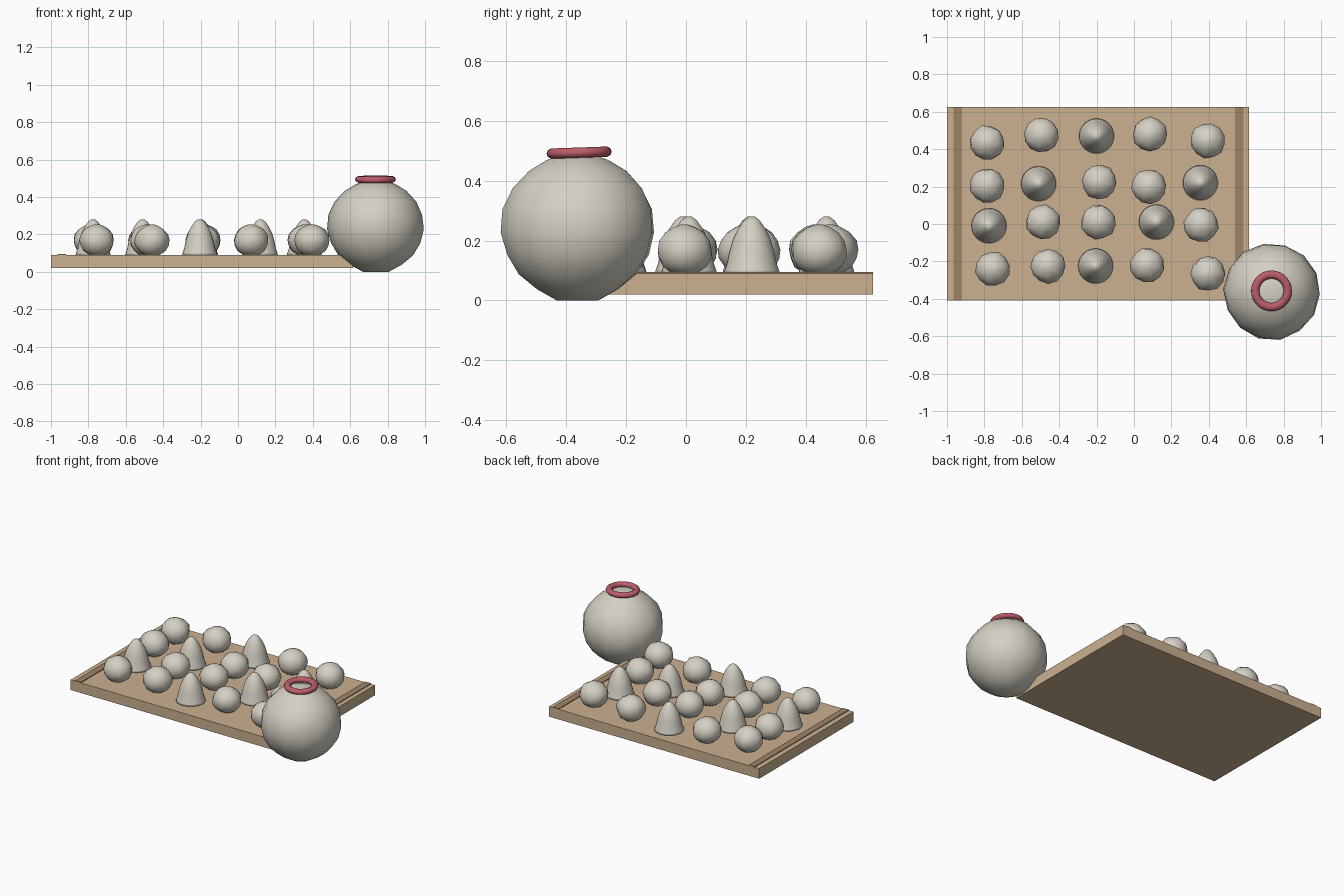
import bpy, bmesh, math, random
from mathutils import Vector

if "Cube" in bpy.data.objects:
    bpy.data.objects.remove(bpy.data.objects["Cube"])

random.seed(4)


def material(name, rgb):
    m = bpy.data.materials.new(name)
    m.diffuse_color = (*rgb, 1)
    m.use_nodes = True
    m.node_tree.nodes["Principled BSDF"].inputs["Base Color"].default_value = m.diffuse_color
    return m


DOUGH = material("cream dough", (0.66, 0.63, 0.55))
WOOD = material("light wood", (0.60, 0.44, 0.28))
STRIP = material("brown wood", (0.35, 0.23, 0.14))
RED = material("dusty red", (0.50, 0.11, 0.14))


def finish(name, bm, mat, loc=(0, 0, 0), smooth=True):
    bmesh.ops.recalc_face_normals(bm, faces=bm.faces[:])
    me = bpy.data.meshes.new(name)
    bm.to_mesh(me)
    bm.free()
    me.materials.append(mat)
    for p in me.polygons:
        p.use_smooth = smooth
    ob = bpy.data.objects.new(name, me)
    ob.location = loc
    bpy.context.collection.objects.link(ob)
    return ob


def box(name, lo, hi, mat):
    bm = bmesh.new()
    bmesh.ops.create_cube(bm, size=1)
    for v in bm.verts:
        v.co = Vector([lo[i] + (v.co[i] + 0.5) * (hi[i] - lo[i]) for i in range(3)])
    return finish(name, bm, mat, smooth=False)


def lathe(name, profile, sides, mat, loc, jitter=0.0, pleat=0.0):
    """Revolve a profile that runs from the bottom to the top; pleat pinches the upper rings."""
    bm = bmesh.new()
    spin = random.uniform(0, math.tau)
    rings = []
    top_z = profile[-1][1]
    for r, z in profile:
        ring = []
        for i in range(sides):
            a = spin + math.tau * i / sides
            fold = 1 - pleat * (i % 2) * (z / top_z) ** 2
            rr = r * fold * (1 + random.uniform(-jitter, jitter))
            ring.append(bm.verts.new((rr * math.cos(a), rr * math.sin(a), z)))
        rings.append(ring)
    for low, high in zip(rings, rings[1:]):
        for i in range(sides):
            j = (i + 1) % sides
            bm.faces.new((low[i], low[j], high[j], high[i]))
    bm.faces.new(rings[0])
    # close the crown with a small central point
    tip = bm.verts.new((0, 0, top_z))
    for i in range(sides):
        bm.faces.new((rings[-1][i], rings[-1][(i + 1) % sides], tip))
    return finish(name, bm, mat, loc)


# Tray with a thin strip near each end
box("tray", (-1.0, -0.41, 0.02), (0.615, 0.625, 0.09), WOOD)
for x in (-0.965, 0.54):
    box("end_strip", (x, -0.41, 0.088), (x + 0.045, 0.625, 0.095), STRIP)

# Tall pointed buns with a narrow foot
CONE = [(0.094, 0), (0.091, 0.012), (0.083, 0.035), (0.075, 0.075),
        (0.063, 0.115), (0.046, 0.15), (0.026, 0.178), (0.01, 0.19)]
for x, y in [(-0.2, 0.47), (-0.51, 0.215), (0.355, 0.22),
             (-0.775, -0.01), (0.12, 0.01), (-0.205, -0.225)]:
    lathe("pointed_bun", CONE, 24, DOUGH, (x, y, 0.09))

# Round buns pinched together at the crown
BUN = [(0.042, 0), (0.073, 0.022), (0.09, 0.052), (0.094, 0.08), (0.088, 0.11),
       (0.067, 0.138), (0.038, 0.155), (0.014, 0.163)]
for x, y in [(-0.785, 0.435), (-0.495, 0.475), (0.085, 0.48), (0.395, 0.445),
             (-0.785, 0.205), (-0.185, 0.225), (0.08, 0.2),
             (-0.485, 0.01), (-0.19, 0.01), (0.36, -0.005),
             (-0.755, -0.24), (-0.46, -0.225), (0.07, -0.22), (0.395, -0.265)]:
    lathe("round_bun", BUN, 12, DOUGH, (x, y, 0.09), jitter=0.035, pleat=0.10)

# Large round bundle, gathered at the neck
R, C = 0.26, 0.245
BUNDLE = [(R * math.sin(a), C - C * math.cos(a))
          for a in [math.radians(d) for d in (14, 32, 50, 68, 86, 104, 122, 140, 156)]]
BUNDLE[0] = (0.07, 0.0)
BUNDLE += [(0.07, 0.482), (0.035, 0.488)]
lathe("large_bundle", BUNDLE, 14, DOUGH, (0.737, -0.362, 0), jitter=0.012, pleat=0.02)

# Ring tied around the neck
bm = bmesh.new()
N, M = 28, 10
grid = []
for i in range(N):
    a = math.tau * i / N
    grid.append([])
    for k in range(M):
        b = math.tau * k / M
        r = 0.087 + 0.022 * math.cos(b)
        grid[-1].append(bm.verts.new((r * math.cos(a), r * math.sin(a), 0.018 * math.sin(b))))
for i in range(N):
    for k in range(M):
        n, m = (i + 1) % N, (k + 1) % M
        bm.faces.new((grid[i][k], grid[n][k], grid[n][m], grid[i][m]))
ring = finish("neck_ring", bm, RED, (0.735, -0.357, 0.494))
ring.rotation_euler.x = math.radians(2)
